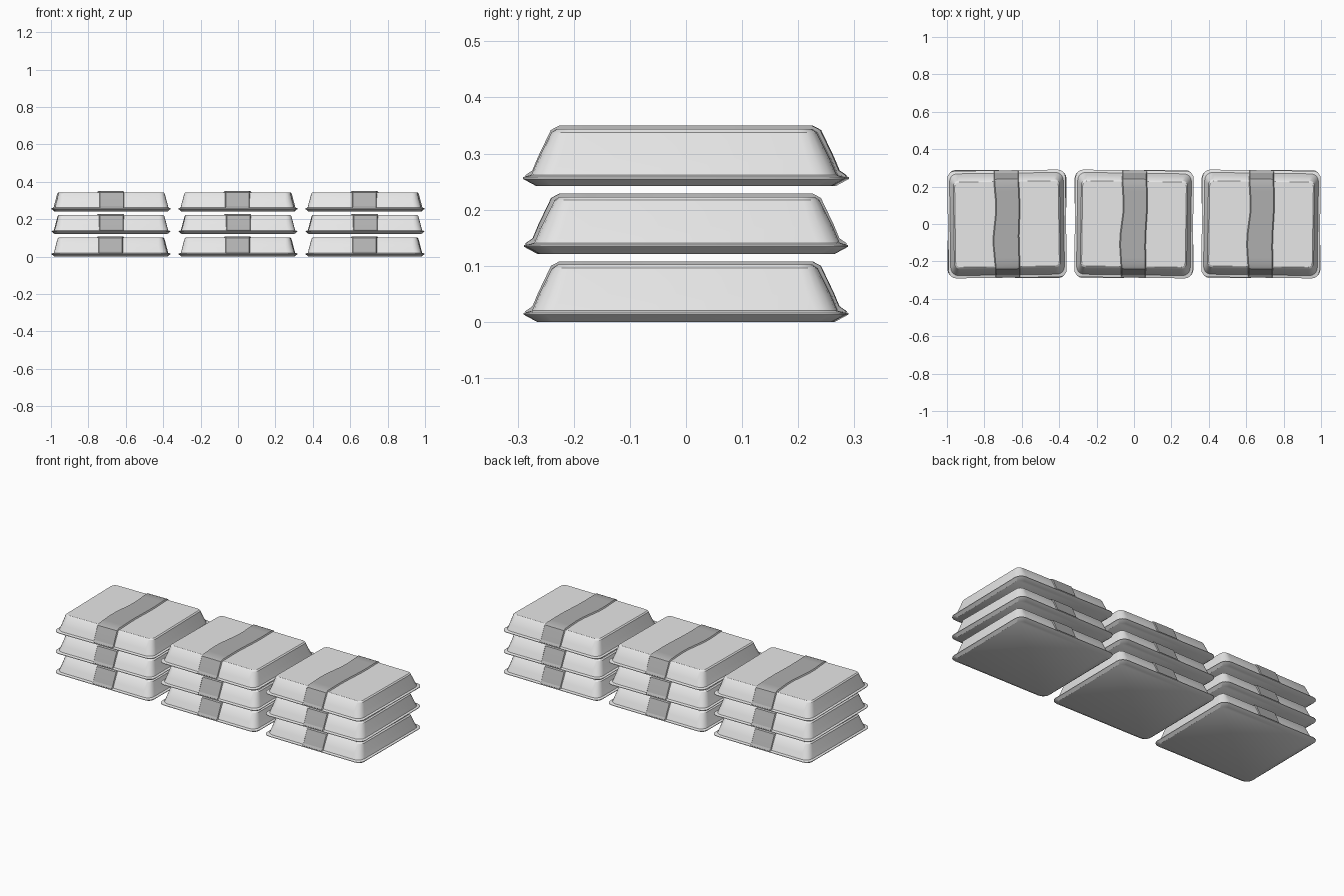
import bpy, bmesh, math

cube = bpy.data.objects.get("Cube")
if cube:
    bpy.data.objects.remove(cube, do_unlink=True)


def make_material(name, value):
    mat = bpy.data.materials.new(name)
    mat.use_nodes = True
    colour = (value, value, value, 1)
    mat.diffuse_color = colour
    mat.node_tree.nodes["Principled BSDF"].inputs["Base Color"].default_value = colour
    return mat


wrap_grey = make_material("light grey wrap", 0.8)
band_grey = make_material("mid grey band", 0.43)


def loft(name, rings, mat):
    """Skin closed rings of points into a capped solid mesh."""
    bm = bmesh.new()
    loops = [[bm.verts.new(p) for p in ring] for ring in rings]
    for a, b in zip(loops, loops[1:]):
        n = len(a)
        for i in range(n):
            j = (i + 1) % n
            bm.faces.new((a[i], a[j], b[j], b[i]))
    bm.faces.new(loops[0])
    bm.faces.new(loops[-1])
    bmesh.ops.recalc_face_normals(bm, faces=bm.faces)
    mesh = bpy.data.meshes.new(name)
    bm.to_mesh(mesh)
    bm.free()
    mesh.materials.append(mat)
    return mesh


def rounded_rectangle(hx, hy, z, r, steps=4):
    points = []
    for quarter, (sx, sy) in enumerate([(1, 1), (-1, 1), (-1, -1), (1, -1)]):
        for k in range(steps + 1):
            a = (quarter + k / steps) * math.pi / 2
            points.append((sx * (hx - r) + r * math.cos(a),
                           sy * (hy - r) + r * math.sin(a), z))
    return points


# Package: flat base, thin flared rim, sloping walls, softened top edge
levels = [(0.300, 0.263, 0.000, 0.03), (0.316, 0.287, 0.013, 0.04),
          (0.316, 0.287, 0.016, 0.04), (0.304, 0.272, 0.020, 0.04),
          (0.296, 0.259, 0.050, 0.04), (0.284, 0.236, 0.096, 0.03),
          (0.277, 0.227, 0.102, 0.025)]
package_mesh = loft("package", [rounded_rectangle(*v) for v in levels], wrap_grey)

# Paper band: follows the wall up, over the top and down again
rise = [(-0.286, 0.019), (-0.273, 0.028), (-0.263, 0.052),
        (-0.240, 0.100), (-0.225, 0.108)]
top = [(y / 100, 0.108) for y in range(-18, 19, 6)]
path = rise + top + [(-y, z) for y, z in reversed(rise)]


def band_ring(y, z):
    wave = 0.010 * math.sin(y * 14) * math.cos(y * 5.4)
    left, right = -0.062 + wave, 0.062 + wave * 0.4
    foot_y, foot_z, splay = y * 0.97, z - 0.010, 0.009
    return [(left - splay, foot_y, foot_z), (left, y, z),
            (right, y, z), (right + splay, foot_y, foot_z)]


band_mesh = loft("band", [band_ring(*p) for p in path], band_grey)


def place(name, mesh, location, yaw):
    obj = bpy.data.objects.new(name, mesh)
    bpy.context.collection.objects.link(obj)
    obj.location = location
    obj.rotation_euler.z = math.radians(yaw)
    return obj


# Three stacks of three, each layer turned a little
parts = []
for column, side in enumerate(("right", "middle", "left")):
    for tier, height in enumerate(("bottom", "centre", "top")):
        yaw = (-0.5, 0.4, 0.8 if column == 0 else -0.8)[tier]
        spot = ((column - 1) * 0.679, 0, tier * 0.121)
        for part, mesh in (("package", package_mesh), ("band", band_mesh)):
            parts.append(place(f"{side}_{height}_{part}", mesh, spot, yaw))

bpy.ops.object.select_all(action="DESELECT")
for obj in parts:
    obj.select_set(True)
bpy.context.view_layer.objects.active = parts[0]
bpy.ops.object.shade_smooth_by_angle(angle=math.radians(30))
